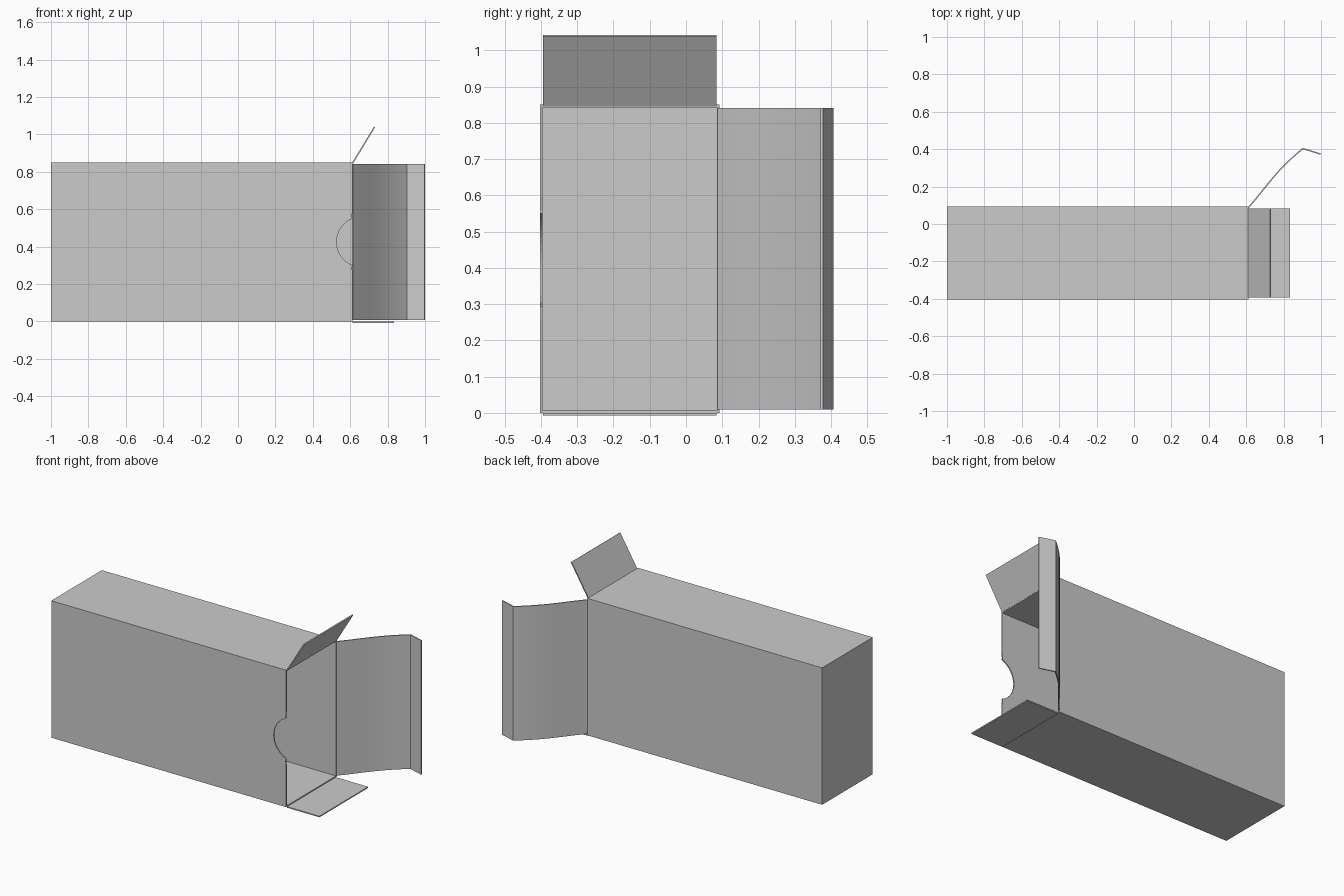
import bpy, bmesh
from math import sin, cos, pi, asin
from mathutils import Vector

cube = bpy.data.objects.get("Cube")
if cube:
    bpy.data.objects.remove(cube, do_unlink=True)

LEFT, MOUTH, FRONT, BACK, TOP = -1.0, 0.613, -0.403, 0.093, 0.85
CARD = 0.007     # card thickness
GAP = 0.009      # flap inset from the neighbouring walls

card = bpy.data.materials.new("grey card")
card.use_nodes = True
card.diffuse_color = (0.6, 0.6, 0.6, 1)
card.node_tree.nodes["Principled BSDF"].inputs["Base Color"].default_value = (0.6, 0.6, 0.6, 1)


def finish(name, bm):
    """Turn a bmesh into a named card object."""
    mesh = bpy.data.meshes.new(name)
    bm.to_mesh(mesh)
    bm.free()
    mesh.materials.append(card)
    obj = bpy.data.objects.new(name, mesh)
    bpy.context.collection.objects.link(obj)
    bpy.ops.object.select_all(action="DESELECT")
    obj.select_set(True)
    bpy.context.view_layer.objects.active = obj
    return obj


def thicken(obj, offset):
    mod = obj.modifiers.new("card thickness", "SOLIDIFY")
    mod.thickness = CARD
    mod.offset = offset
    mod.use_even_offset = True
    bpy.ops.object.modifier_apply(modifier=mod.name)


def sheet(name, path, sweep, offset):
    """Sweep an open path along a vector and give it card thickness."""
    bm = bmesh.new()
    a = [bm.verts.new(p) for p in path]
    b = [bm.verts.new(Vector(p) + Vector(sweep)) for p in path]
    for i in range(len(path) - 1):
        bm.faces.new((a[i], a[i + 1], b[i + 1], b[i]))
    obj = finish(name, bm)
    thicken(obj, offset)
    bpy.ops.object.shade_smooth_by_angle(angle=pi / 6)
    return obj


# Box body: a hollow shell, open at the +x end
bm = bmesh.new()
bmesh.ops.create_cube(bm, size=1)
for v in bm.verts:
    v.co = ((LEFT, MOUTH)[v.co.x > 0], (FRONT, BACK)[v.co.y > 0], (0, TOP)[v.co.z > 0])
bmesh.ops.delete(bm, geom=[f for f in bm.faces if f.normal.x > 0.5], context="FACES")
body = finish("box_body", bm)
thicken(body, -1)

# Thumb notch: an arc with softened corners, cut from the front wall
radius, half, mid = 0.134, 0.125, TOP / 2
centre_x = 0.661
reach = asin(half / radius)
arc = [(centre_x - radius * cos(t), mid + radius * sin(t))
       for t in [reach * (i / 8 - 1) for i in range(17)]]
outline = ([(0.65, mid - 0.17), (MOUTH, mid - 0.17), (MOUTH - 0.004, mid - 0.135)]
           + arc + [(MOUTH - 0.004, mid + 0.135), (MOUTH, mid + 0.17), (0.65, mid + 0.17)])
bm = bmesh.new()
face = bm.faces.new([bm.verts.new((x, FRONT - 0.05, z)) for x, z in outline])
extruded = bmesh.ops.extrude_face_region(bm, geom=[face])["geom"]
bmesh.ops.translate(bm, vec=(0, 0.1, 0),
                    verts=[g for g in extruded if isinstance(g, bmesh.types.BMVert)])
bmesh.ops.recalc_face_normals(bm, faces=bm.faces)
cutter = finish("notch_cutter", bm)
cutter.hide_render = True
bpy.context.view_layer.objects.active = body
mod = body.modifiers.new("thumb notch", "BOOLEAN")
mod.operation = "DIFFERENCE"
mod.object = cutter
bpy.ops.object.modifier_apply(modifier=mod.name)
bpy.data.objects.remove(cutter, do_unlink=True)

# Side flaps: the upper one bent open, the lower one lying flat
across = (0, BACK - FRONT - 2 * GAP, 0)
y0 = FRONT + GAP
sheet("top_flap", [(MOUTH, y0, TOP - 0.003), (0.73, y0, 1.04)], across, 0)
sheet("bottom_flap", [(MOUTH, y0, 0), (0.835, y0, 0)], across, -1)

# Lid: a gently bowed panel hinged on the back wall, ending in a tuck flap
start, crease = Vector((MOUTH, BACK - 0.004, GAP)), Vector((0.903, 0.403, GAP))
bow = Vector((-0.73, 0.68, 0)) * 0.013
path = [start.lerp(crease, i / 12) + bow * sin(pi * (i / 12) ** 1.4) for i in range(13)]
path.append(Vector((0.998, 0.374, GAP)))
sheet("lid_with_tuck", path, (0, 0, TOP - 2 * GAP), 0)
